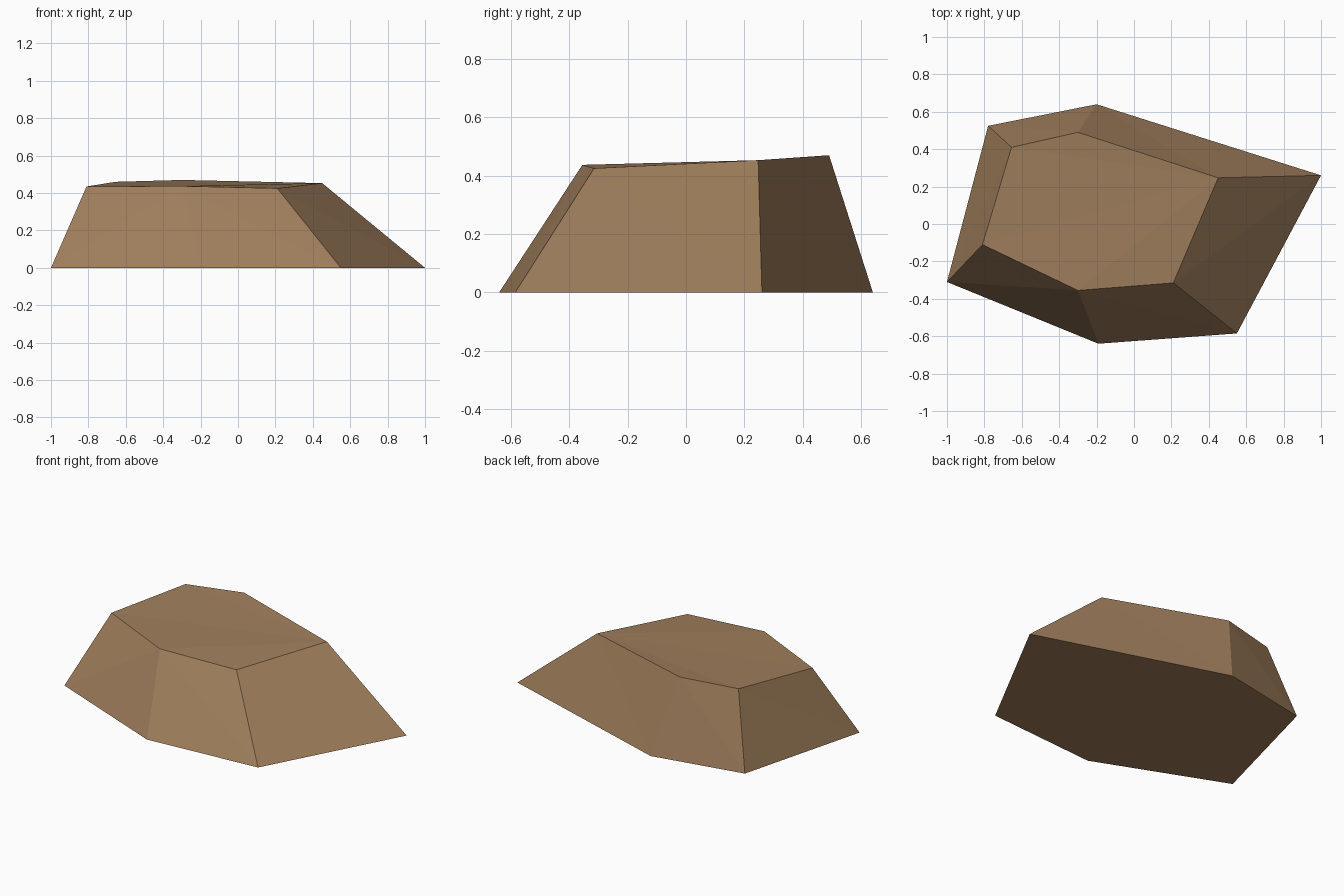
import bpy
import bmesh

cube = bpy.data.objects.get("Cube")
if cube:
    bpy.data.objects.remove(cube, do_unlink=True)

# Matching outlines of the rock: ground footprint and slanted crown
FOOTPRINT = [(-1, -.31), (-.19, -.64), (.55, -.585), (1, .26), (-.2, .64), (-.78, .525)]
CROWN = [(-.81, -.11, .435), (-.3, -.355, .437), (.21, -.315, .425),
         (.45, .247, .453), (-.3, .49, .47), (-.655, .41, .46)]

bm = bmesh.new()
base = [bm.verts.new((x, y, 0)) for x, y in FOOTPRINT]
crown = [bm.verts.new(p) for p in CROWN]
count = len(base)

# Underside
bm.faces.new(base)

# Sloping sides, each split along its ridge
for i in range(count):
    j = (i + 1) % count
    a, b, c, d = base[i], base[j], crown[j], crown[i]
    if i == 0:
        split = [(a, b, c), (a, c, d)]
    else:
        split = [(a, b, d), (b, c, d)]
    for tri in split:
        bm.faces.new(tri)

# Crown facets fan out from the right-hand corner
hub = 3
for k in range(1, count - 1):
    bm.faces.new((crown[hub], crown[(hub + k) % count], crown[(hub + k + 1) % count]))

bmesh.ops.recalc_face_normals(bm, faces=bm.faces)
mesh = bpy.data.meshes.new("rock")
bm.to_mesh(mesh)
bm.free()

# Brown stone
stone = bpy.data.materials.new("brown stone")
stone.use_nodes = True
color = (.35, .21, .107, 1)
stone.diffuse_color = color
stone.node_tree.nodes["Principled BSDF"].inputs["Base Color"].default_value = color
mesh.materials.append(stone)

rock = bpy.data.objects.new("rock", mesh)
bpy.context.collection.objects.link(rock)
